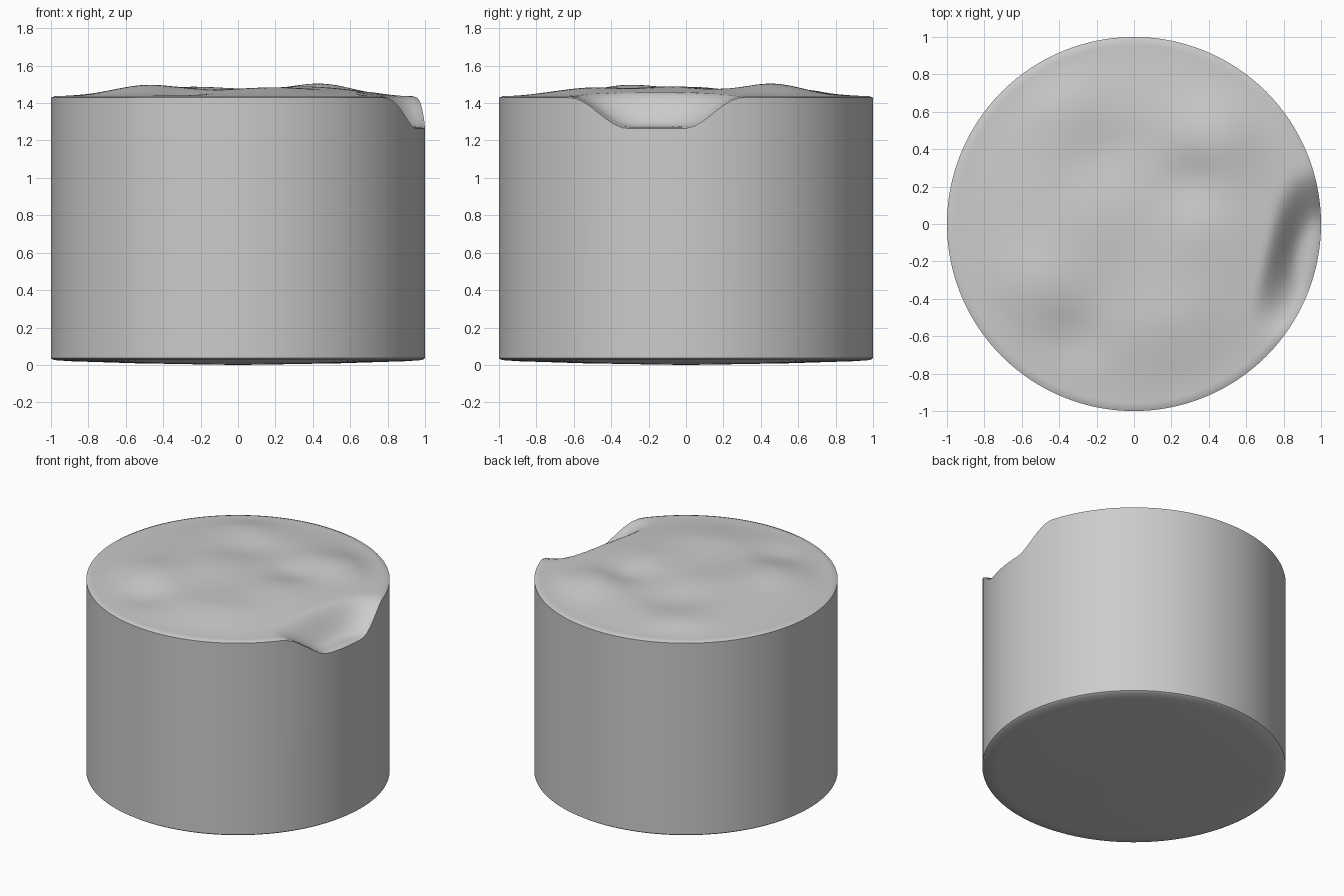
import bpy
import bmesh
from math import cos, sin, pi, exp, hypot

cube = bpy.data.objects.get("Cube")
if cube:
    bpy.data.objects.remove(cube, do_unlink=True)

SEGMENTS = 128
TOP_RINGS = 40
RIM_Z = 1.437

# Soft swells and hollows of the top: x, y, radius, height
SWELLS = [
    (0.45, 0.47, 0.22, 0.042),
    (-0.4, 0.62, 0.2, 0.02),
    (-0.15, 0.4, 0.2, -0.02),
    (-0.22, 0.02, 0.24, 0.018),
    (0.3, 0.23, 0.15, -0.022),
    (0.35, -0.05, 0.22, 0.02),
    (-0.5, -0.32, 0.22, 0.03),
    (-0.3, -0.6, 0.16, -0.022),
    (0.2, -0.5, 0.25, 0.015),
]


def smooth(t):
    t = max(0.0, min(1.0, t))
    return t * t * (3 - 2 * t)


def top_height(x, y):
    """Gently domed, uneven top with a scoop worn into its left edge."""
    radius = hypot(x, y)
    inside = smooth((1 - radius) / 0.5)
    z = RIM_Z + 0.032 * inside
    for sx, sy, size, height in SWELLS:
        distance = hypot(x - sx, y - sy) / size
        z += height * exp(-distance ** 2) * smooth((1 - radius) / 0.25)
    scoop = 0
    if x > 0:
        scoop = smooth(1.5 * (1 - hypot((1 - radius) / 0.29, (y + 0.16) / 0.46)))
    # Fine rounding where the top meets the wall
    rounding = 0.008 * (1 - smooth((1 - radius) / 0.02))
    return z - 0.165 * scoop - rounding


def add_ring(bm, radius, height):
    ring = []
    for i in range(SEGMENTS):
        angle = 2 * pi * i / SEGMENTS
        x, y = radius * cos(angle), radius * sin(angle)
        ring.append(bm.verts.new((x, y, height(x, y))))
    return ring


def bridge(bm, lower, upper):
    for i in range(SEGMENTS):
        j = (i + 1) % SEGMENTS
        bm.faces.new((lower[i], lower[j], upper[j], upper[i]))


def cap(bm, ring, z):
    centre = bm.verts.new((0, 0, z))
    for i in range(SEGMENTS):
        bm.faces.new((ring[i], ring[(i + 1) % SEGMENTS], centre))


bm = bmesh.new()

# Shallow convex underside, then the rounded lower edge
underside = [(0.15, 0.002), (0.55, 0.009), (0.9, 0.02), (0.985, 0.026), (1.0, 0.036)]
rings = [add_ring(bm, r, lambda x, y, z=z: z) for r, z in underside]

# Straight wall rising to the top edge, then rings across the top
top_radii = [1.0, 0.993, 0.98]
top_radii += [0.98 * (1 - i / TOP_RINGS) for i in range(1, TOP_RINGS)]
rings += [add_ring(bm, r, top_height) for r in top_radii]

for lower, upper in zip(rings, rings[1:]):
    bridge(bm, lower, upper)
cap(bm, rings[0], 0)
cap(bm, rings[-1], top_height(0, 0))
bmesh.ops.recalc_face_normals(bm, faces=bm.faces)

mesh = bpy.data.meshes.new("worn_cylinder")
bm.to_mesh(mesh)
bm.free()
body = bpy.data.objects.new("worn_cylinder", mesh)
bpy.context.collection.objects.link(body)

bpy.ops.object.select_all(action='DESELECT')
body.select_set(True)
bpy.context.view_layer.objects.active = body
bpy.ops.object.shade_smooth_by_angle(angle=pi / 6)
